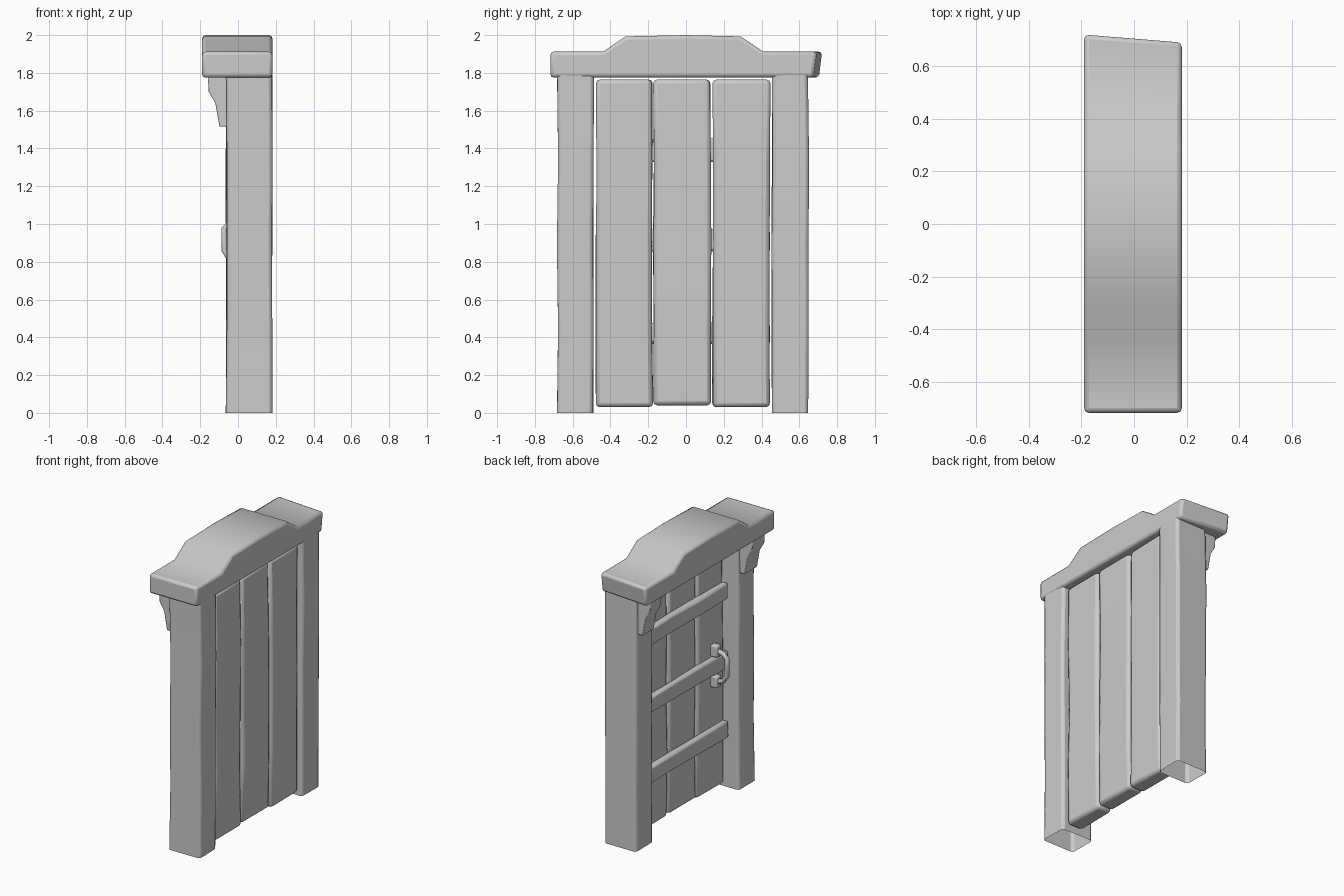
import bpy, bmesh, math, random
from mathutils import Vector

if "Cube" in bpy.data.objects:
    bpy.data.objects.remove(bpy.data.objects["Cube"])

random.seed(4)


def finish(bm, name, bevel, segments=2):
    """Turn a bmesh into a named, bevelled, smooth-by-angle object."""
    bmesh.ops.recalc_face_normals(bm, faces=bm.faces)
    me = bpy.data.meshes.new(name)
    bm.to_mesh(me)
    bm.free()
    ob = bpy.data.objects.new(name, me)
    bpy.context.collection.objects.link(ob)
    m = ob.modifiers.new("bevel", 'BEVEL')
    m.width = bevel
    m.segments = segments
    m.limit_method = 'ANGLE'
    m.angle_limit = math.radians(35)
    bpy.ops.object.select_all(action='DESELECT')
    ob.select_set(True)
    bpy.context.view_layer.objects.active = ob
    bpy.ops.object.shade_smooth_by_angle(angle=math.radians(50))
    return ob


def beam(name, lo, hi, axis, cuts=0, wobble=0.0, bevel=0.012, open_ends=False):
    """Box between two corners, cut along its length, hand-hewn by a small wobble."""
    lo, hi = Vector(lo), Vector(hi)
    bm = bmesh.new()
    bmesh.ops.create_cube(bm, size=1)
    for v in bm.verts:
        v.co = Vector([lo[i] + (v.co[i] + 0.5) * (hi[i] - lo[i]) for i in range(3)])
    normal = Vector([float(i == axis) for i in range(3)])
    for k in range(cuts):
        point = lo + (hi - lo) * (k + 1) / (cuts + 1)
        bmesh.ops.bisect_plane(bm, geom=bm.verts[:] + bm.edges[:] + bm.faces[:],
                               plane_co=point, plane_no=normal)
    if open_ends:
        bm.normal_update()
        ends = [f for f in bm.faces if abs(f.normal[axis]) > 0.9]
        bmesh.ops.delete(bm, geom=ends, context='FACES_ONLY')
    for v in bm.verts:
        for i in range(3):
            if i != axis:
                v.co[i] += random.uniform(-wobble, wobble)
    return finish(bm, name, bevel)


def prism(name, profile, axis, a, b, bevel, edit=None):
    """Extrude a 2D profile (first coord across, second = z) along x (0) or y (1)."""
    bm = bmesh.new()
    vs = [bm.verts.new((a, p, z) if axis == 0 else (p, a, z)) for p, z in profile]
    face = bm.faces.new(vs)
    ext = bmesh.ops.extrude_face_region(bm, geom=[face])
    for v in ext["geom"]:
        if isinstance(v, bmesh.types.BMVert):
            v.co[axis] = b
    if edit:
        for v in bm.verts:
            edit(v.co)
    return finish(bm, name, bevel)


# side posts, hollow at the foot
for name, y0, y1 in (("left_post", -0.68, -0.49), ("right_post", 0.455, 0.648)):
    beam(name, (-0.062, y0, 0), (0.18, y1, 1.79), 2, cuts=3, wobble=0.004, bevel=0.018, open_ends=True)

# door planks
for i, (y0, y1, z0) in enumerate(((-0.475, -0.178, 0.03), (-0.172, 0.13, 0.04), (0.142, 0.445, 0.03))):
    beam(f"plank_{i + 1}", (0.04, y0, z0), (0.155, y1, 1.765), 2, cuts=3, wobble=0.005, bevel=0.022)


# lintel with raised middle; one end is cut at a slant
def slant(co):
    if co.x > 0 and co.y > 0.6:
        co.y -= 0.03


prism("lintel", [(-0.718, 1.775), (0.705, 1.775), (0.722, 1.912), (0.41, 1.912), (0.29, 1.993),
                 (0.0, 2.0), (-0.32, 1.993), (-0.44, 1.912), (-0.718, 1.912)],
      0, -0.19, 0.182, 0.018, slant)

# brackets under the lintel overhang
bracket = [(-0.05, 1.785), (-0.16, 1.785), (-0.155, 1.70), (-0.12, 1.64), (-0.098, 1.515), (-0.05, 1.515)]
for name, y0, y1 in (("left_bracket", -0.65, -0.51), ("right_bracket", 0.495, 0.62)):
    prism(name, bracket, 1, y0, y1, 0.006)

# cross bars on the inner side
for i, z in enumerate((0.42, 0.91, 1.39)):
    beam(f"cross_bar_{i + 1}", (0.0, -0.475, z - 0.058), (0.05, 0.445, z + 0.058), 1,
         cuts=2, wobble=0.005, bevel=0.014)

# door handle: two mounts and a bent grip
HANDLE_Y = -0.35
for i, z in enumerate((0.80, 1.015)):
    beam(f"handle_mount_{i + 1}", (-0.012, HANDLE_Y - 0.025, z - 0.04),
         (0.045, HANDLE_Y + 0.025, z + 0.04), 2, bevel=0.008)
cu = bpy.data.curves.new("handle_grip", 'CURVE')
cu.dimensions = '3D'
cu.bevel_depth = 0.017
cu.bevel_resolution = 1
cu.use_fill_caps = True
path = [(0.0, 1.015), (-0.045, 1.005), (-0.073, 0.975), (-0.073, 0.86), (-0.045, 0.815), (0.0, 0.80)]
sp = cu.splines.new('POLY')
sp.points.add(len(path) - 1)
for p, (x, z) in zip(sp.points, path):
    p.co = (x, HANDLE_Y, z, 1)
bpy.context.collection.objects.link(bpy.data.objects.new("handle_grip", cu))
